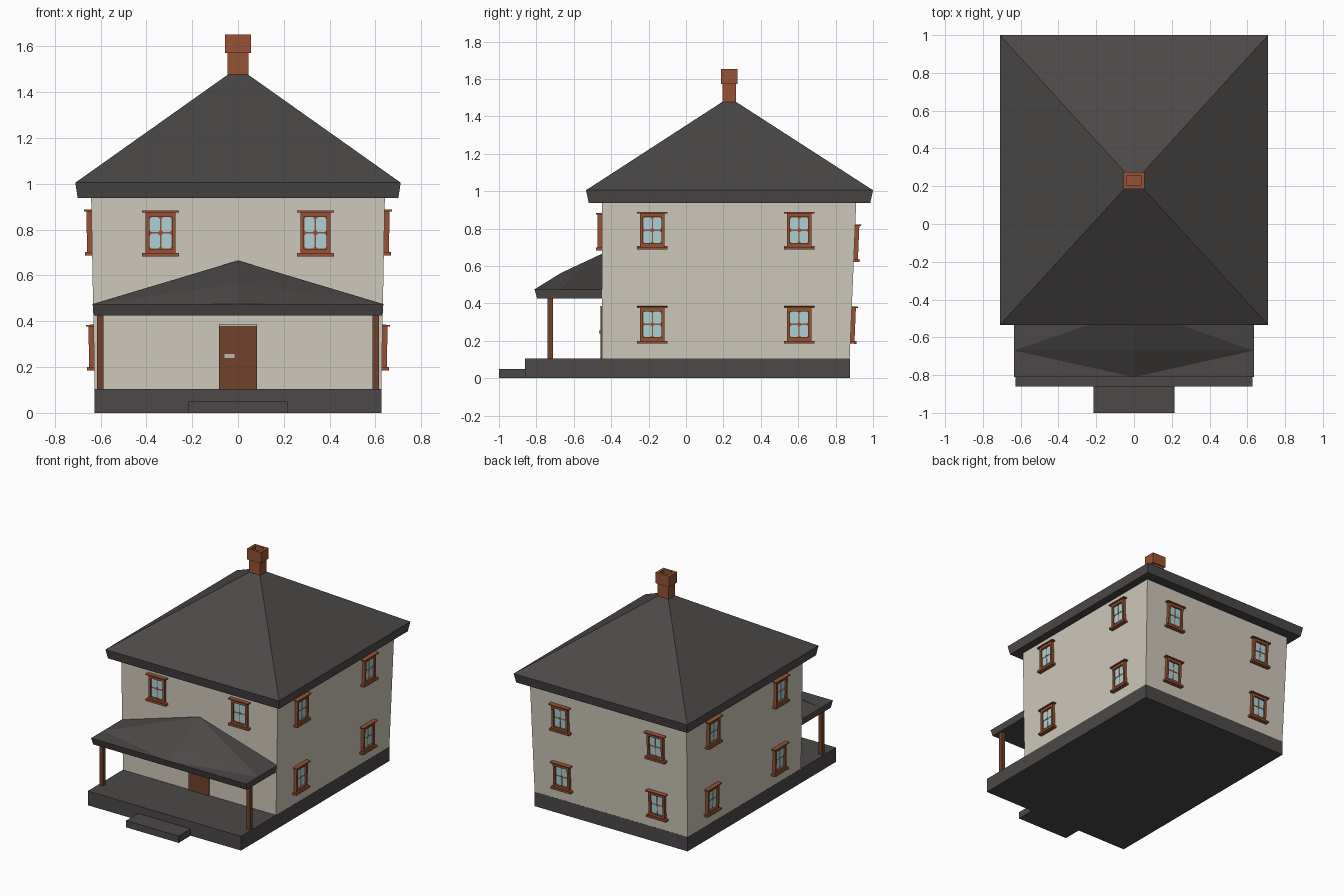
import bpy
import bmesh
from math import atan2, radians
from mathutils import Matrix

if "Cube" in bpy.data.objects:
    bpy.data.objects.remove(bpy.data.objects["Cube"], do_unlink=True)


def make_material(name, r, g, b):
    m = bpy.data.materials.new(name)
    m.use_nodes = True
    m.diffuse_color = (r, g, b, 1)
    bsdf = next(n for n in m.node_tree.nodes if n.type == "BSDF_PRINCIPLED")
    bsdf.inputs["Base Color"].default_value = (r, g, b, 1)
    bsdf.inputs["Roughness"].default_value = 0.8
    return m


SLATE = make_material("dark slate", 0.072, 0.065, 0.064)
CREAM = make_material("cream wall", 0.62, 0.58, 0.50)
BRICK = make_material("red brown", 0.31, 0.085, 0.036)
WOOD = make_material("dark wood", 0.16, 0.055, 0.025)
GLASS = make_material("pale blue glass", 0.42, 0.64, 0.67)
METAL = make_material("light grey", 0.50, 0.49, 0.46)


def finish(name, bm, *mats):
    bmesh.ops.recalc_face_normals(bm, faces=bm.faces)
    mesh = bpy.data.meshes.new(name)
    bm.to_mesh(mesh)
    bm.free()
    for m in mats:
        mesh.materials.append(m)
    ob = bpy.data.objects.new(name, mesh)
    bpy.context.collection.objects.link(ob)
    return ob


def loft(bm, rings, mat=0):
    """Stack of rectangles (half width, y front, y back, z), closed at both ends."""
    loops = [[bm.verts.new(p) for p in
              ((-w, a, z), (w, a, z), (w, b, z), (-w, b, z))] for w, a, b, z in rings]
    faces = [bm.faces.new(loops[0]), bm.faces.new(loops[-1])]
    for low, high in zip(loops, loops[1:]):
        for i in range(4):
            j = (i + 1) % 4
            faces.append(bm.faces.new((low[i], low[j], high[j], high[i])))
    for f in faces:
        f.material_index = mat


def solid(name, mat, *rings):
    bm = bmesh.new()
    loft(bm, rings)
    return finish(name, bm, mat)


def add_box(bm, x0, x1, y0, y1, z0, z1, mat=0):
    m = (Matrix.Translation(((x0 + x1) / 2, (y0 + y1) / 2, (z0 + z1) / 2))
         @ Matrix.Diagonal((x1 - x0, y1 - y0, z1 - z0, 1)))
    made = bmesh.ops.create_cube(bm, size=1, matrix=m)
    for f in {f for v in made["verts"] for f in v.link_faces}:
        f.material_index = mat


def box(name, mat, *bounds):
    bm = bmesh.new()
    add_box(bm, *bounds)
    return finish(name, bm, mat)


# Foundation, front step and house body, whose side and back walls lean out
FLOOR, EAVE = 0.105, 0.94
FRONT = -0.45
solid("foundation", SLATE, (0.627, -0.86, 0.876, 0), (0.627, -0.86, 0.876, FLOOR))
solid("front_step", SLATE, (0.215, -1, -0.85, 0), (0.215, -1, -0.85, 0.05))
solid("house_walls", CREAM, (0.626, FRONT, 0.875, FLOOR), (0.641, FRONT, 0.91, EAVE))

# Hipped main roof with a sloped fascia
solid("main_roof", SLATE, (0.70, -0.52, 0.985, 0.937), (0.71, -0.535, 1, 1.005),
      (0.045, 0.192, 0.27, 1.476))

# Hollow chimney with a wider crown
solid("chimney", BRICK, (0.045, 0.195, 0.266, 1.46), (0.045, 0.195, 0.266, 1.572),
      (0.056, 0.186, 0.276, 1.572), (0.056, 0.186, 0.276, 1.652),
      (0.036, 0.204, 0.258, 1.652), (0.036, 0.204, 0.258, 1.56))


# Porch roof: three rows from eave to wall, folded along the middle
def porch_roof():
    bm = bmesh.new()
    rows = ((-0.81, 0.475), (-0.67, 0.562), (FRONT, 0.665))
    for s in (-1, 1):
        c = [bm.verts.new((0, y, z)) for y, z in rows]
        e = [bm.verts.new((s * 0.635, y, 0.475)) for y, z in rows]
        low = [bm.verts.new(p) for p in ((0, -0.795, 0.425), (s * 0.628, -0.795, 0.425),
                                         (s * 0.628, FRONT, 0.425), (0, FRONT, 0.425))]
        for f in ((c[0], e[0], e[1]), (c[0], e[1], c[1]),
                  (c[1], e[1], c[2]), (e[1], e[2], c[2]),
                  (c[0], e[0], low[1], low[0]),
                  (e[0], e[1], e[2], low[2], low[1]),
                  (e[2], c[2], low[3], low[2]), low):
            bm.faces.new(f)
    bmesh.ops.remove_doubles(bm, verts=bm.verts, dist=0.0001)
    finish("porch_roof", bm, SLATE)


porch_roof()
for side, s in (("left", 1), ("right", -1)):
    x = s * 0.602
    box("porch_post_" + side, WOOD, x - 0.014, x + 0.014, -0.74, -0.71, FLOOR, 0.43)

# Front door with handle plate and thin lintel
box("front_door", WOOD, -0.084, 0.082, FRONT - 0.008, FRONT + 0.01, FLOOR, 0.38)
box("door_lintel", METAL, -0.084, 0.082, FRONT - 0.01, FRONT + 0.01, 0.38, 0.387)
box("door_handle", METAL, -0.06, -0.015, FRONT - 0.014, FRONT, 0.24, 0.256)


# One pane: a thin plate with clipped corners
def add_pane(bm, x, z, w, h, y, mat):
    k = 0.008
    pts = ((-w + k, -h), (w - k, -h), (w, -h + k), (w, h - k),
           (w - k, h), (-w + k, h), (-w, h - k), (-w, -h + k))
    front = [bm.verts.new((x + a, y, z + b)) for a, b in pts]
    back = [bm.verts.new((x + a, y + 0.004, z + b)) for a, b in pts]
    faces = [bm.faces.new(front), bm.faces.new(back[::-1])]
    for i in range(len(pts)):
        j = (i + 1) % len(pts)
        faces.append(bm.faces.new((front[i], back[i], back[j], front[j])))
    for f in faces:
        f.material_index = mat


# Window facing local -y: backing, four panes, jambs, head, sill and cap
def window(name, matrix):
    bm = bmesh.new()
    add_box(bm, -0.055, 0.055, -0.008, 0.012, -0.09, 0.09)
    for sx in (-1, 1):
        add_box(bm, min(sx * 0.049, sx * 0.065), max(sx * 0.049, sx * 0.065),
                -0.022, 0.012, -0.09, 0.09)
        for sz in (-1, 1):
            add_pane(bm, sx * 0.0255, sz * 0.036 + 0.003, 0.0225, 0.0325, -0.011, 1)
    add_box(bm, -0.065, 0.065, -0.022, 0.012, 0.073, 0.093)
    add_box(bm, -0.065, 0.065, -0.022, 0.012, -0.085, -0.068)
    add_box(bm, -0.081, 0.081, -0.032, 0.012, -0.1, -0.085)
    add_box(bm, -0.081, 0.081, -0.032, 0.012, 0.092, 0.1)
    bm.transform(matrix)
    finish(name, bm, BRICK, GLASS)


# Wall outline at a height, and the window layout for each wall
def lean(bottom, top, z):
    return bottom + (top - bottom) * (z - FLOOR) / (EAVE - FLOOR)


RISE = EAVE - FLOOR
SIDE_TILT, BACK_TILT = atan2(0.015, RISE), atan2(0.035, RISE)
LOWER, UPPER, BACK_UPPER = 0.285, 0.788, 0.722


def place(name, x, y, z, turn, tilt):
    window(name, Matrix.Translation((x, y, z)) @ Matrix.Rotation(radians(turn), 4, "Z")
           @ Matrix.Rotation(tilt, 4, "X"))


for side, s in (("left", 1), ("right", -1)):
    place("front_window_" + side, s * 0.338, FRONT, UPPER - 0.005, 0, 0)
    for level, z in (("lower", LOWER), ("upper", UPPER)):
        for spot, y in (("front", -0.18), ("rear", 0.605)):
            place(f"{side}_wall_window_{level}_{spot}", s * lean(0.626, 0.641, z), y, z,
                  s * 90, SIDE_TILT)
    for level, z in (("lower", LOWER), ("upper", BACK_UPPER)):
        place(f"back_window_{level}_{side}", s * 0.39, lean(0.875, 0.91, z), z,
              180, BACK_TILT)
